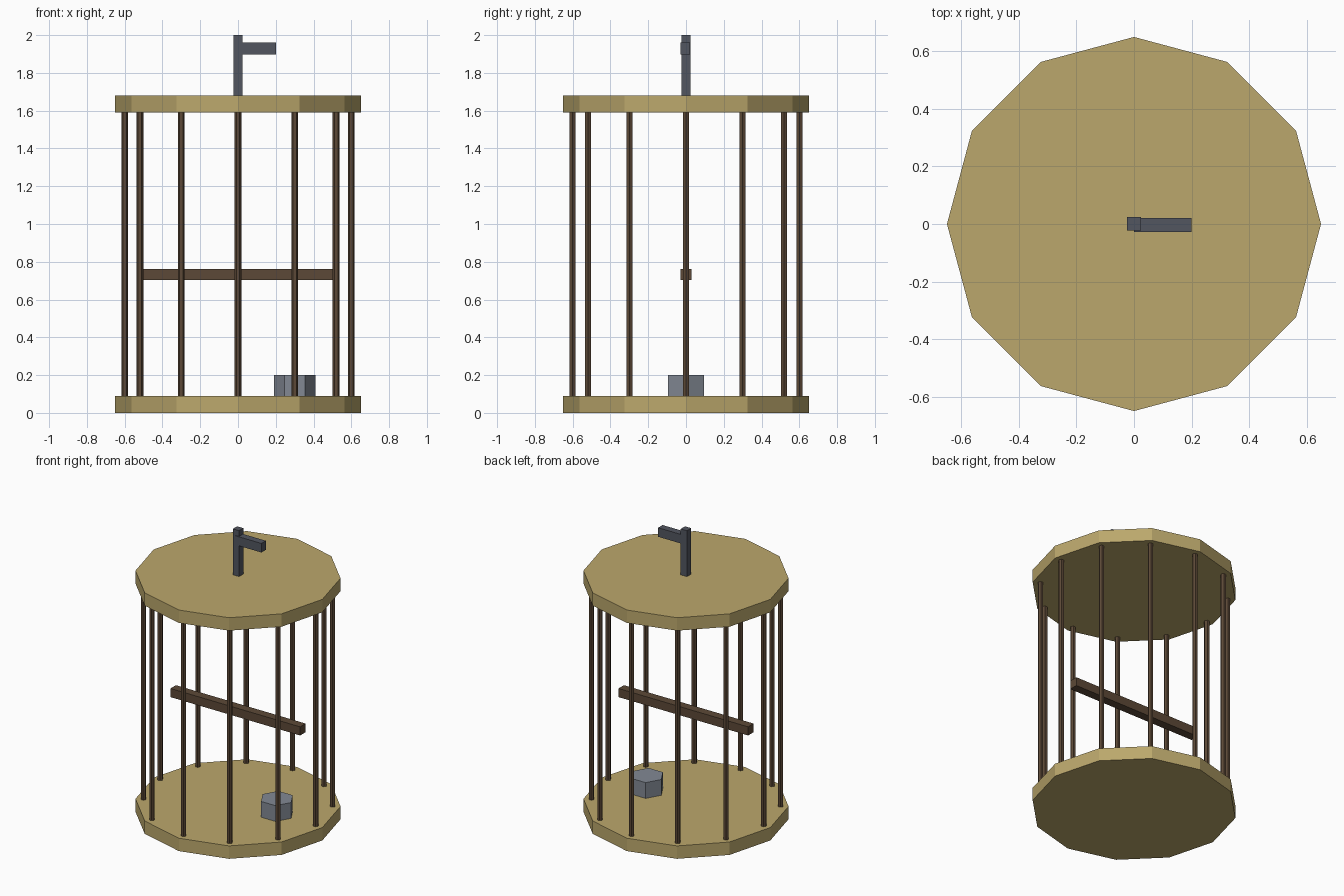
import bpy, bmesh, math
from mathutils import Matrix, Vector

if "Cube" in bpy.data.objects:
    bpy.data.objects.remove(bpy.data.objects["Cube"])


def material(name, rgb):
    m = bpy.data.materials.new(name)
    m.diffuse_color = (*rgb, 1.0)
    m.use_nodes = True
    m.node_tree.nodes["Principled BSDF"].inputs["Base Color"].default_value = m.diffuse_color
    return m


wood = material("pale wood", (0.50, 0.39, 0.15))
brown = material("dark brown", (0.107, 0.066, 0.038))
iron = material("dark iron", (0.085, 0.093, 0.117))
steel = material("grey metal", (0.225, 0.25, 0.295))


def finish(name, bm, mat):
    bmesh.ops.recalc_face_normals(bm, faces=bm.faces)
    mesh = bpy.data.meshes.new(name)
    bm.to_mesh(mesh)
    bm.free()
    mesh.materials.append(mat)
    obj = bpy.data.objects.new(name, mesh)
    bpy.context.collection.objects.link(obj)
    return obj


def prism(name, sides, radius, x, y, z0, z1, mat):
    """Upright prism with its first corner on +x."""
    bm = bmesh.new()
    ring = [bm.verts.new((x + radius * math.cos(math.tau * i / sides),
                          y + radius * math.sin(math.tau * i / sides), z0))
            for i in range(sides)]
    base = bm.faces.new(ring)
    top = bmesh.ops.extrude_face_region(bm, geom=[base], use_keep_orig=True)
    bmesh.ops.translate(bm, vec=(0, 0, z1 - z0),
                        verts=[v for v in top["geom"] if isinstance(v, bmesh.types.BMVert)])
    return finish(name, bm, mat)


def box(name, lo, hi, mat):
    lo, hi = Vector(lo), Vector(hi)
    bm = bmesh.new()
    bmesh.ops.create_cube(bm, size=1, matrix=Matrix.Translation((lo + hi) / 2)
                          @ Matrix.Diagonal((*(hi - lo), 1)))
    return finish(name, bm, mat)


# Floor and roof discs
prism("cage_floor", 12, 0.65, 0, 0, 0, 0.09, wood)
prism("cage_roof", 12, 0.65, 0, 0, 1.59, 1.68, wood)

# Ring of bars
for i in range(12):
    a = math.tau * i / 12
    prism(f"cage_bar_{i + 1}", 6, 0.018, 0.6 * math.cos(a), 0.6 * math.sin(a),
          0.085, 1.595, brown)

# Perch and food cup
box("perch", (-0.5, -0.03, 0.703), (0.5, 0.03, 0.763), brown)
prism("food_cup", 6, 0.11, 0.3, 0, 0.09, 0.20, steel)

# Hanging hook
box("hook_post", (-0.024, -0.023, 1.675), (0.024, 0.024, 2.0), iron)
box("hook_arm", (0.0, -0.028, 1.897), (0.2, 0.021, 1.96), iron)
